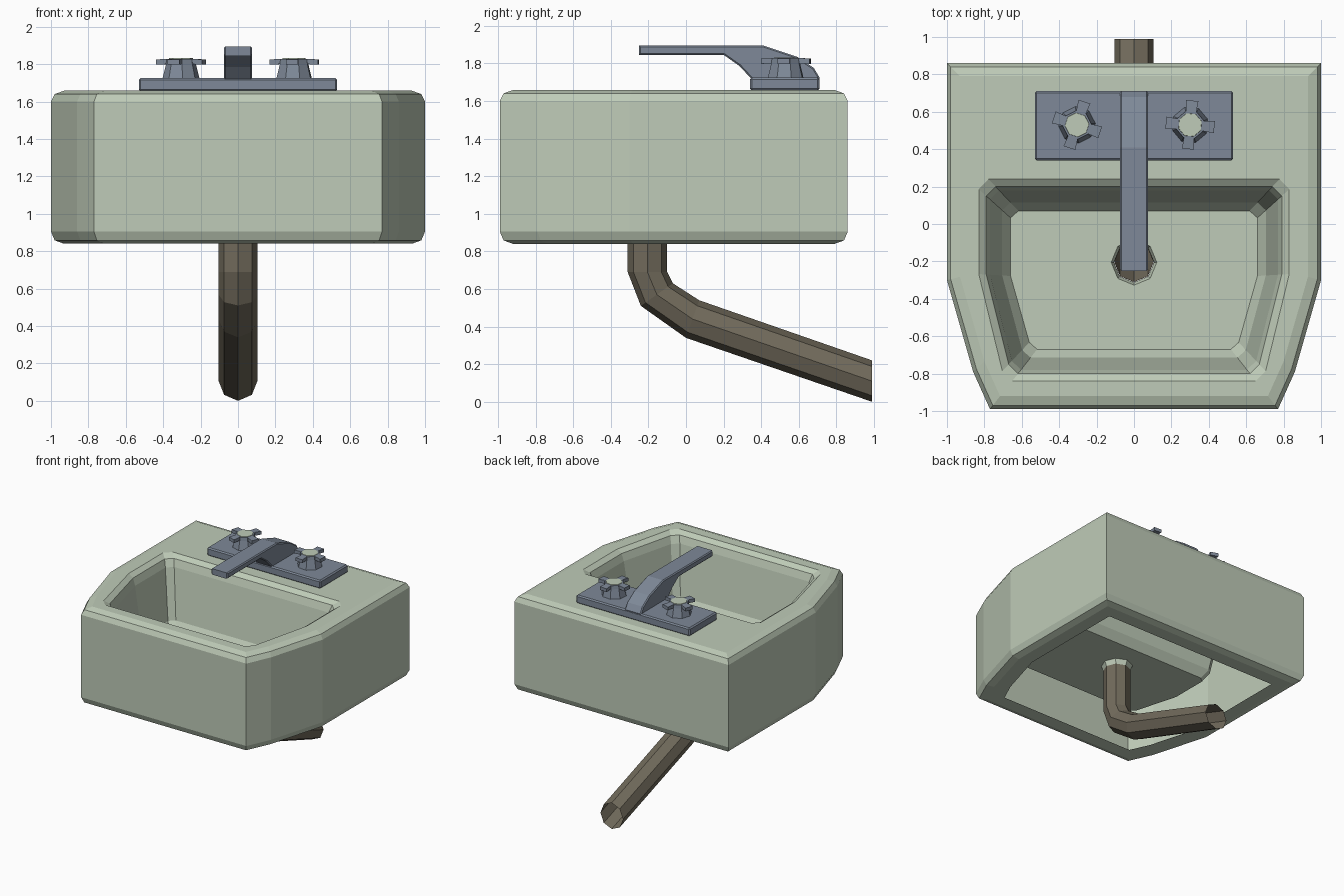
import bpy, bmesh, math
from mathutils import Vector, Matrix

if "Cube" in bpy.data.objects:
    bpy.data.objects.remove(bpy.data.objects["Cube"])


def material(name, rgb):
    m = bpy.data.materials.new(name)
    m.diffuse_color = (*rgb, 1)
    m.use_nodes = True
    m.node_tree.nodes["Principled BSDF"].inputs["Base Color"].default_value = m.diffuse_color
    return m


CERAMIC = material("pale green ceramic", (0.52, 0.60, 0.48))
STEEL = material("blue grey steel", (0.21, 0.25, 0.315))
PIPE = material("brown pipe metal", (0.165, 0.145, 0.105))


def finish(bm, name, mat, normals=True):
    if normals:
        bmesh.ops.recalc_face_normals(bm, faces=bm.faces)
    me = bpy.data.meshes.new(name)
    bm.to_mesh(me)
    bm.free()
    me.materials.append(mat)
    ob = bpy.data.objects.new(name, me)
    bpy.context.collection.objects.link(ob)
    return ob


def loft(bm, rings):
    """Join successive closed rings of points with quads."""
    loops = [[bm.verts.new(p) for p in r] for r in rings]
    for a, b in zip(loops, loops[1:]):
        n = len(a)
        for i in range(n):
            bm.faces.new((a[i], a[(i + 1) % n], b[(i + 1) % n], b[i]))
    return loops


def circle(x, y, z, r, n=8, start=0.0):
    return [(x + r * math.cos(start + math.tau * i / n),
             y + r * math.sin(start + math.tau * i / n), z) for i in range(n)]


def symmetric_ring(half, d, z):
    """Mirror a half outline about x = 0 and inset it by d."""
    ys = [p[1] for p in half]
    cy, hy = (max(ys) + min(ys)) / 2, (max(ys) - min(ys)) / 2
    hx = max(p[0] for p in half)
    pts = [(x * (hx - d) / hx, cy + (y - cy) * (hy - d) / hy, z) for x, y in half]
    return pts + [(-x, y, z) for x, y, z in reversed(pts)]


# Basin: one shell from the lower opening, over the rim, into the bowl
outer = [(0.9, 0.86), (1, 0.86), (1, -0.3), (0.86, -0.79), (0.77, -0.99)]
bowl = [(0.74, 0.2), (0.79, 0.15), (0.79, -0.27), (0.67, -0.75), (0.62, -0.8)]
rings = [symmetric_ring(outer, d, z) for d, z in
         ((0.18, 0.84), (0.07, 0.84), (0.02, 0.858), (0, 0.905),
          (0, 1.60), (0.02, 1.64), (0.07, 1.658))]
rings += [symmetric_ring(bowl, d, z) for d, z in
          ((-0.04, 1.658), (0, 1.63), (0.02, 1.57), (0.085, 1.16), (0.13, 1.09))]
bm = bmesh.new()
loops = loft(bm, rings)
drain = loft(bm, [circle(0, -0.205, 1.09, 0.122), circle(0, -0.205, 1.05, 0.107)])
bm.edges.ensure_lookup_table()
edges = []
for loop in (loops[-1], drain[0]):
    for i, v in enumerate(loop):
        edges.append(bm.edges.get((v, loop[(i + 1) % len(loop)])))
bmesh.ops.triangle_fill(bm, edges=edges, use_beauty=True)
finish(bm, "basin", CERAMIC)

# Drain pipe: octagonal rings given by outer and inner bend points (y, z)
bends = [((-0.31, 1.07), (-0.1, 1.07)), ((-0.31, 0.69), (-0.1, 0.69)),
         ((-0.24, 0.51), (-0.07, 0.63)), ((0, 0.34), (0.07, 0.54)),
         ((0.99, 0.0), (0.99, 0.22))]
rings = []
for o, i in bends:
    o, i = Vector((0, *o)), Vector((0, *i))
    mid, half = (o + i) / 2, (o - i) / 2
    rings.append([mid + half * math.cos(math.tau * k / 8)
                  + Vector((0.105 * math.sin(math.tau * k / 8), 0, 0)) for k in range(8)])
bm = bmesh.new()
loft(bm, rings)
finish(bm, "drain_pipe", PIPE)

# Tap base plate
bm = bmesh.new()
bmesh.ops.create_cube(bm, size=1, matrix=Matrix.Translation((0, 0.525, 1.69))
                      @ Matrix.Diagonal((1.06, 0.37, 0.07, 1)))
bmesh.ops.bevel(bm, geom=bm.edges[:], offset=0.01, segments=1, affect='EDGES')
finish(bm, "tap_base", STEEL)

# Spout: side profile pushed out across x
profile = [(0.705, 1.69), (0.71, 1.725), (0.68, 1.775), (0.59, 1.835), (0.41, 1.895),
           (-0.25, 1.895), (-0.25, 1.845), (0.2, 1.845), (0.285, 1.785),
           (0.345, 1.72), (0.345, 1.69)]
bm = bmesh.new()
ends = loft(bm, [[(x, y, z) for y, z in profile] for x in (-0.076, 0.076)])
for e in ends:
    bm.faces.new(e)
bmesh.ops.recalc_face_normals(bm, faces=bm.faces)
rim = [e for e in bm.edges if len({round(v.co.x, 3) for v in e.verts}) == 1]
bmesh.ops.bevel(bm, geom=rim, offset=0.008, segments=1, affect='EDGES')
finish(bm, "spout", STEEL)


# Tap handles: tapered stem, four flared prongs and a pale disc
def handle(side, x, turn):
    y = 0.53
    bm = bmesh.new()
    start = math.radians(turn + 22.5)
    stem = loft(bm, [circle(x, y, 1.72, 0.1, 8, start), circle(x, y, 1.80, 0.08, 8, start),
                     circle(x, y, 1.828, 0.076, 8, start)])
    bm.faces.new(stem[-1])
    for k in range(4):
        rot = Matrix.Translation((x, y, 0)) @ Matrix.Rotation(
            math.radians(turn + 90 * k), 4, 'Z')
        prong = [[rot @ Vector((r, w * sy, z + t * 0.028)) for sy, t in
                  ((-1, 0), (1, 0), (1, 1), (-1, 1))]
                 for r, w, z in ((0.06, 0.026, 1.801), (0.13, 0.033, 1.797))]
        for end in loft(bm, prong):
            bm.faces.new(end)
    finish(bm, side + "_tap_handle", STEEL)

    bm = bmesh.new()
    disc = loft(bm, [circle(x, y, 1.826, 0.066, 8, start), circle(x, y, 1.832, 0.064, 8, start)])
    bm.faces.new(disc[-1])
    finish(bm, side + "_handle_disc", CERAMIC)


handle("left", -0.305, -18)
handle("right", 0.30, -5)
